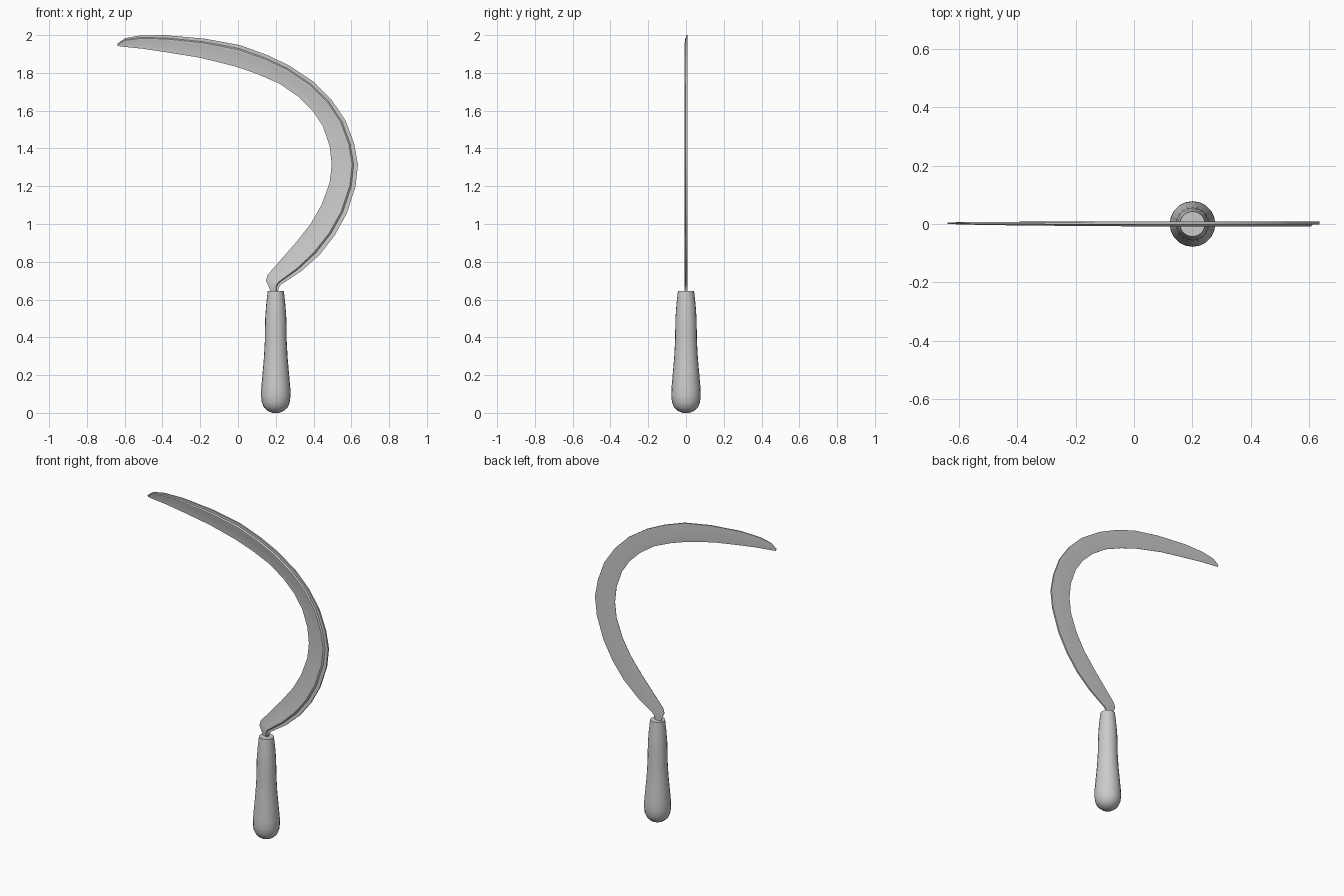
import bpy, bmesh, math


def finish(name, bm, angle):
    bmesh.ops.recalc_face_normals(bm, faces=bm.faces)
    mesh = bpy.data.meshes.new(name)
    bm.to_mesh(mesh)
    bm.free()
    ob = bpy.data.objects.new(name, mesh)
    bpy.context.collection.objects.link(ob)
    bpy.ops.object.select_all(action='DESELECT')
    ob.select_set(True)
    bpy.context.view_layer.objects.active = ob
    bpy.ops.object.shade_smooth_by_angle(angle=math.radians(angle))
    return ob


def skin(bm, rings):
    # Closed rings joined into a capped tube
    for a, b in zip(rings, rings[1:]):
        n = len(a)
        for i in range(n):
            j = (i + 1) % n
            bm.faces.new((a[i], a[j], b[j], b[i]))
    bm.faces.new(rings[0])
    bm.faces.new(rings[-1])


# Handle: turned grip with a rounded butt
profile = [(0.018, 0.0), (0.042, 0.01), (0.062, 0.028), (0.074, 0.055),
           (0.078, 0.09), (0.077, 0.13), (0.070, 0.21), (0.063, 0.29),
           (0.058, 0.38), (0.056, 0.50), (0.051, 0.57), (0.043, 0.645)]
SIDES = 20
bm = bmesh.new()
skin(bm, [[bm.verts.new((0.2 + r * math.cos(2 * math.pi * k / SIDES),
                         r * math.sin(2 * math.pi * k / SIDES), z))
           for k in range(SIDES)] for r, z in profile])
finish("handle", bm, 40)

# Blade: outer and inner edge points from the tip down to the tang
stations = [
    (-.637, 1.955, -.637, 1.942), (-.60, 1.983, -.585, 1.936),
    (-.52, 1.998, -.505, 1.928), (-.387, 2.0, -.377, 1.909),
    (-.176, 1.981, -.20, 1.88), (.01, 1.947, -.017, 1.835),
    (.152, 1.896, .10, 1.795), (.273, 1.838, .22, 1.743),
    (.40, 1.753, .32, 1.674), (.495, 1.658, .395, 1.60),
    (.57, 1.547, .448, 1.52), (.615, 1.425, .485, 1.414),
    (.635, 1.314, .496, 1.314), (.622, 1.197, .485, 1.218),
    (.575, 1.054, .442, 1.10), (.511, .938, .384, 1.0),
    (.432, .837, .305, .90), (.337, .752, .226, .81),
    (.226, .678, .157, .731), (.215, .66, .148, .70),
    (.212, .645, .17, .65), (.212, .58, .185, .58)]
# Cross-section: fraction from inner to outer edge, depth in y
section = [(0.0, 0.004), (0.6, -0.003), (0.72, -0.008), (0.78, -0.008),
           (0.84, -0.001), (1.0, -0.002), (1.0, 0.008), (0.5, 0.009), (0.0, 0.006)]
bm = bmesh.new()
rings = []
for n, (ox, oz, ix, iz) in enumerate(stations):
    fade = min(1.0, 0.3 + n * 0.15)
    rings.append([bm.verts.new((ix + (ox - ix) * t,
                                0.004 + (y - 0.004) * fade,
                                iz + (oz - iz) * t)) for t, y in section])
skin(bm, rings)
finish("blade", bm, 30)
